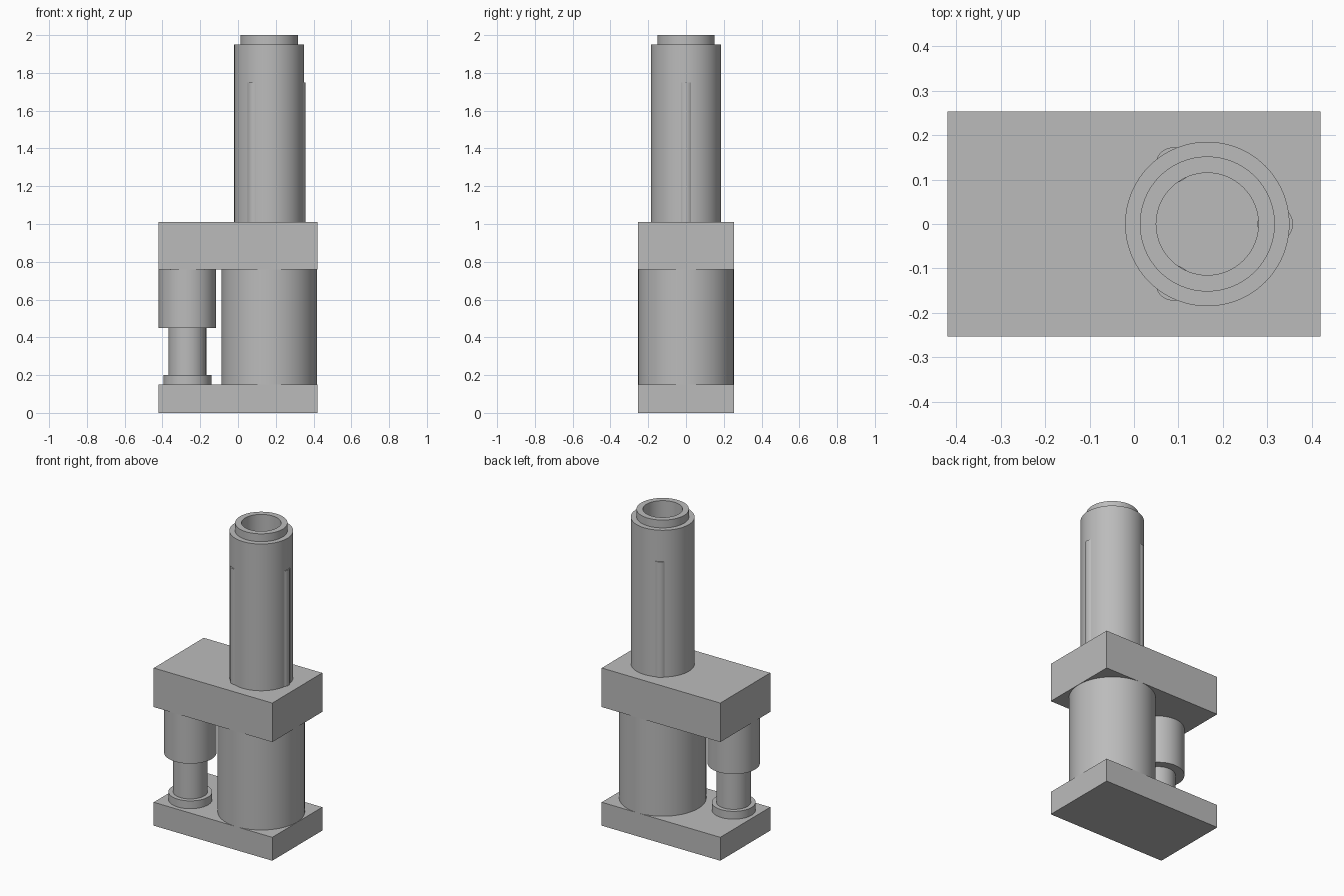
import bpy
import bmesh
from math import cos, sin, pi, radians

if "Cube" in bpy.data.objects:
    bpy.data.objects.remove(bpy.data.objects["Cube"], do_unlink=True)

# One plain grey for the whole assembly
grey = bpy.data.materials.new("plain grey")
grey.use_nodes = True
colour = (0.5, 0.5, 0.5, 1)
grey.diffuse_color = colour
grey.node_tree.nodes["Principled BSDF"].inputs["Base Color"].default_value = colour

MAIN_X = 0.165             # axis of the tall column and its drum
SIDE = (-0.268, -0.10)     # axis of the small plunger


def finish(name, bm, location):
    bmesh.ops.recalc_face_normals(bm, faces=bm.faces)
    mesh = bpy.data.meshes.new(name)
    bm.to_mesh(mesh)
    bm.free()
    mesh.materials.append(grey)
    obj = bpy.data.objects.new(name, mesh)
    obj.location = location
    bpy.context.collection.objects.link(obj)
    return obj


def smooth(obj):
    bpy.ops.object.select_all(action="DESELECT")
    obj.select_set(True)
    bpy.context.view_layer.objects.active = obj
    bpy.ops.object.shade_smooth_by_angle(angle=radians(30))


def slab(name, width, depth, z0, z1):
    bm = bmesh.new()
    bmesh.ops.create_cube(bm, size=1)
    bmesh.ops.scale(bm, vec=(width, depth, z1 - z0), verts=bm.verts)
    return finish(name, bm, (0, 0, (z0 + z1) / 2))


def lathe(name, x, y, profile, segments=96):
    """Turn a (radius, height) profile round z and cap both open ends."""
    bm = bmesh.new()
    rings = []
    for r, z in profile:
        rings.append([bm.verts.new((r * cos(2 * pi * i / segments),
                                    r * sin(2 * pi * i / segments), z))
                      for i in range(segments)])
    for a, b in zip(rings, rings[1:]):
        for i in range(segments):
            j = (i + 1) % segments
            bm.faces.new((a[i], a[j], b[j], b[i]))
    bm.faces.new(rings[0])
    bm.faces.new(rings[-1])
    smooth(finish(name, bm, (x, y, 0)))


# Rectangular plates
slab("base_plate", 0.84, 0.506, 0, 0.15)
slab("upper_block", 0.84, 0.506, 0.76, 1.01)

# Large drum between the plates
lathe("main_drum", MAIN_X, 0, [(0.253, 0.15), (0.253, 0.76)])

# Stepped plunger: collar, rod and sleeve
lathe("plunger", *SIDE, [(0.127, 0.15), (0.127, 0.20), (0.10, 0.20),
                         (0.10, 0.45), (0.152, 0.45), (0.152, 0.76)])

# Tall column with a stepped lip and a deep bore
lathe("hollow_column", MAIN_X, 0, [(0.185, 1.01), (0.185, 1.95), (0.152, 1.95),
                                   (0.152, 2.0), (0.115, 2.0), (0.115, 1.012)])

# Three round ribs let into the column wall
for n in range(3):
    angle = n * 2 * pi / 3
    lathe(f"column_rib_{n + 1}", MAIN_X + 0.153 * cos(angle), 0.153 * sin(angle),
          [(0.04, 1.01), (0.04, 1.75)], 48)
